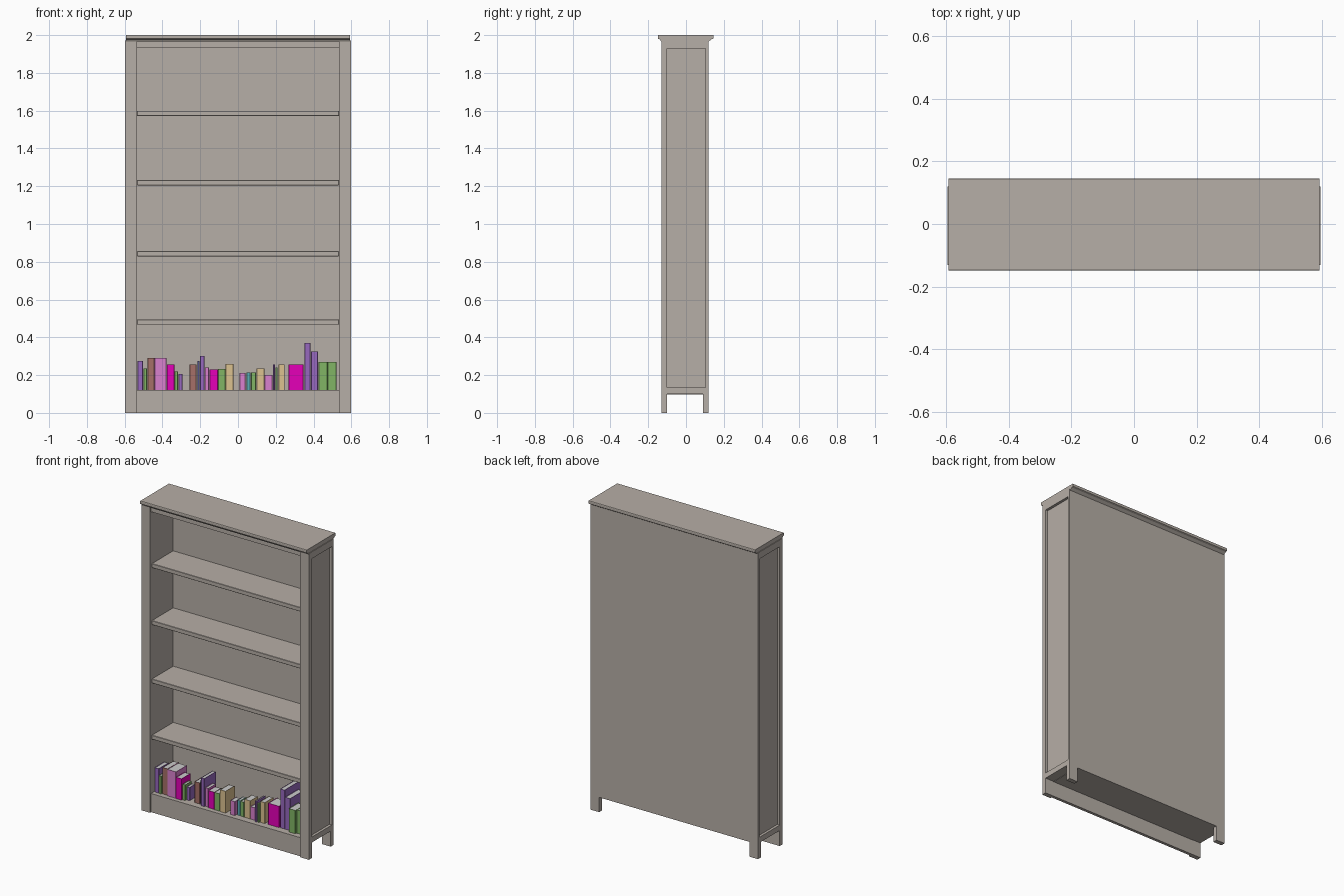
import bpy, bmesh, random

if "Cube" in bpy.data.objects:
    bpy.data.objects.remove(bpy.data.objects["Cube"])
random.seed(4)


def material(name, rgb):
    m = bpy.data.materials.new(name)
    m.diffuse_color = (*rgb, 1)
    m.use_nodes = True
    m.node_tree.nodes["Principled BSDF"].inputs["Base Color"].default_value = m.diffuse_color
    return m


WOOD = material("taupe_wood", (0.47, 0.425, 0.385))


def mesh_object(name, bm, mat):
    bmesh.ops.recalc_face_normals(bm, faces=bm.faces)
    me = bpy.data.meshes.new(name)
    bm.to_mesh(me)
    bm.free()
    ob = bpy.data.objects.new(name, me)
    bpy.context.collection.objects.link(ob)
    me.materials.append(mat)
    return ob


def box(name, x, y, z, mat=WOOD, bevel=0):
    bm = bmesh.new()
    bmesh.ops.create_cube(bm, size=1)
    for v in bm.verts:
        for i, (lo, hi) in enumerate((x, y, z)):
            v.co[i] = lo if v.co[i] < 0 else hi
    ob = mesh_object(name, bm, mat)
    if bevel:
        m = ob.modifiers.new("edge_bevel", 'BEVEL')
        m.width, m.segments = bevel, 1
    return ob


def extrude(name, pts, axis, lo, hi, mat=WOOD):
    """Extrude a closed 2D profile along x (profile y,z) or z (profile x,y)."""
    bm = bmesh.new()
    place = (lambda a, b, t: (t, a, b)) if axis == 'x' else (lambda a, b, t: (a, b, t))
    f = bm.faces.new([bm.verts.new(place(a, b, lo)) for a, b in pts])
    new = bmesh.ops.extrude_face_region(bm, geom=[f])["geom"]
    shift = (hi - lo, 0, 0) if axis == 'x' else (0, 0, hi - lo)
    bmesh.ops.translate(bm, vec=shift, verts=[v for v in new if isinstance(v, bmesh.types.BMVert)])
    return mesh_object(name, bm, mat)


# Side frames: posts running down into feet, rails and a recessed panel
F, B, W, I = -0.131, 0.120, 0.597, 0.535
for side, s in (("left", -1), ("right", 1)):
    def sx(a, b):
        return tuple(sorted((s * a, s * b)))
    box(side + "_front_post", sx(I, W), (F, -0.101), (0, 1.972))
    box(side + "_back_post", sx(I, W), (0.104, B), (0.1, 1.972))
    box(side + "_back_foot", sx(I, W), (0.091, B), (0, 0.1))
    box(side + "_bottom_rail", sx(I, W), (-0.101, 0.104), (0.1, 0.135))
    box(side + "_top_rail", sx(I, W), (-0.101, 0.104), (1.928, 1.972))
    box(side + "_panel", sx(I, 0.58), (-0.101, 0.104), (0.135, 1.928))

# Back, base, plinth and top
box("back_panel", (-I, I), (0.104, B), (0.095, 1.972))
box("plinth", (-I, I), (-0.120, -0.101), (0, 0.12))
box("bottom_shelf", (-I, I), (-0.101, 0.104), (0.098, 0.12))
box("top_board", (-I, I), (-0.120, 0.104), (1.935, 1.972))

# Overhanging cornice with a stepped, chamfered moulding
extrude("cornice", [(-0.147, 2.0), (-0.149, 1.997), (-0.149, 1.982), (-0.146, 1.980),
                    (-0.139, 1.978), (-0.131, 1.966), (0.12, 1.966), (0.136, 1.978),
                    (0.143, 1.980), (0.146, 1.982), (0.146, 1.997), (0.144, 2.0)],
        'x', -0.593, 0.593)

# Shelves
for i, z in enumerate((0.467, 0.829, 1.205, 1.572)):
    box(f"shelf_{i + 1}", (-I, I), (-0.114, 0.104), (z, z + 0.027), bevel=0.002)

# Books: left, right, top, colour
MATS = {
    "purple": material("purple_cover", (0.31, 0.14, 0.52)),
    "green": material("green_cover", (0.22, 0.46, 0.13)),
    "brown": material("brown_cover", (0.38, 0.16, 0.14)),
    "pink": material("pink_cover", (0.70, 0.22, 0.62)),
    "magenta": material("magenta_cover", (0.78, 0.0, 0.48)),
    "blue": material("blue_cover", (0.08, 0.08, 0.25)),
    "tan": material("tan_cover", (0.72, 0.54, 0.28)),
    "teal": material("teal_cover", (0.10, 0.43, 0.47)),
}
PAGES = material("page_paper", (0.8, 0.8, 0.8))
BOOKS = [
    (-.532, -.503, .276, "purple"), (-.500, -.483, .235, "green"), (-.479, -.442, .29, "brown"),
    (-.441, -.378, .29, "pink"), (-.377, -.337, .257, "magenta"), (-.336, -.317, .22, "green"),
    (-.315, -.294, .205, "purple"), (-.257, -.220, .255, "brown"), (-.215, -.203, .275, "blue"),
    (-.201, -.177, .30, "purple"), (-.176, -.154, .24, "pink"), (-.151, -.107, .23, "magenta"),
    (-.106, -.066, .232, "green"), (-.065, -.024, .26, "tan"), (.008, .040, .21, "pink"),
    (.045, .066, .215, "teal"), (.069, .095, .215, "green"), (.098, .140, .236, "tan"),
    (.141, .183, .20, "pink"), (.185, .196, .255, "purple"), (.199, .210, .24, "green"),
    (.214, .247, .255, "tan"), (.268, .347, .257, "magenta"), (.352, .384, .37, "purple"),
    (.386, .423, .325, "purple"), (.426, .474, .27, "green"), (.475, .522, .27, "green"),
]
for n, (x0, x1, top, col) in enumerate(BOOKS, 1):
    front = -0.083 + random.uniform(-0.012, 0.012)
    back = front + 0.67 * (top - 0.12)
    t = min(0.002, (x1 - x0) * 0.15)
    # U-shaped cover with the spine facing forward, page block inside
    extrude(f"book_cover_{n}", [(x0, back), (x0, front + t), (x0 + t, front), (x1 - t, front),
                                (x1, front + t), (x1, back), (x1 - t, back),
                                (x1 - t, front + t), (x0 + t, front + t), (x0 + t, back)],
            'z', 0.12, top, MATS[col])
    box(f"book_pages_{n}", (x0 + t, x1 - t), (front + t, back - 0.003), (0.122, top - 0.002), PAGES)
